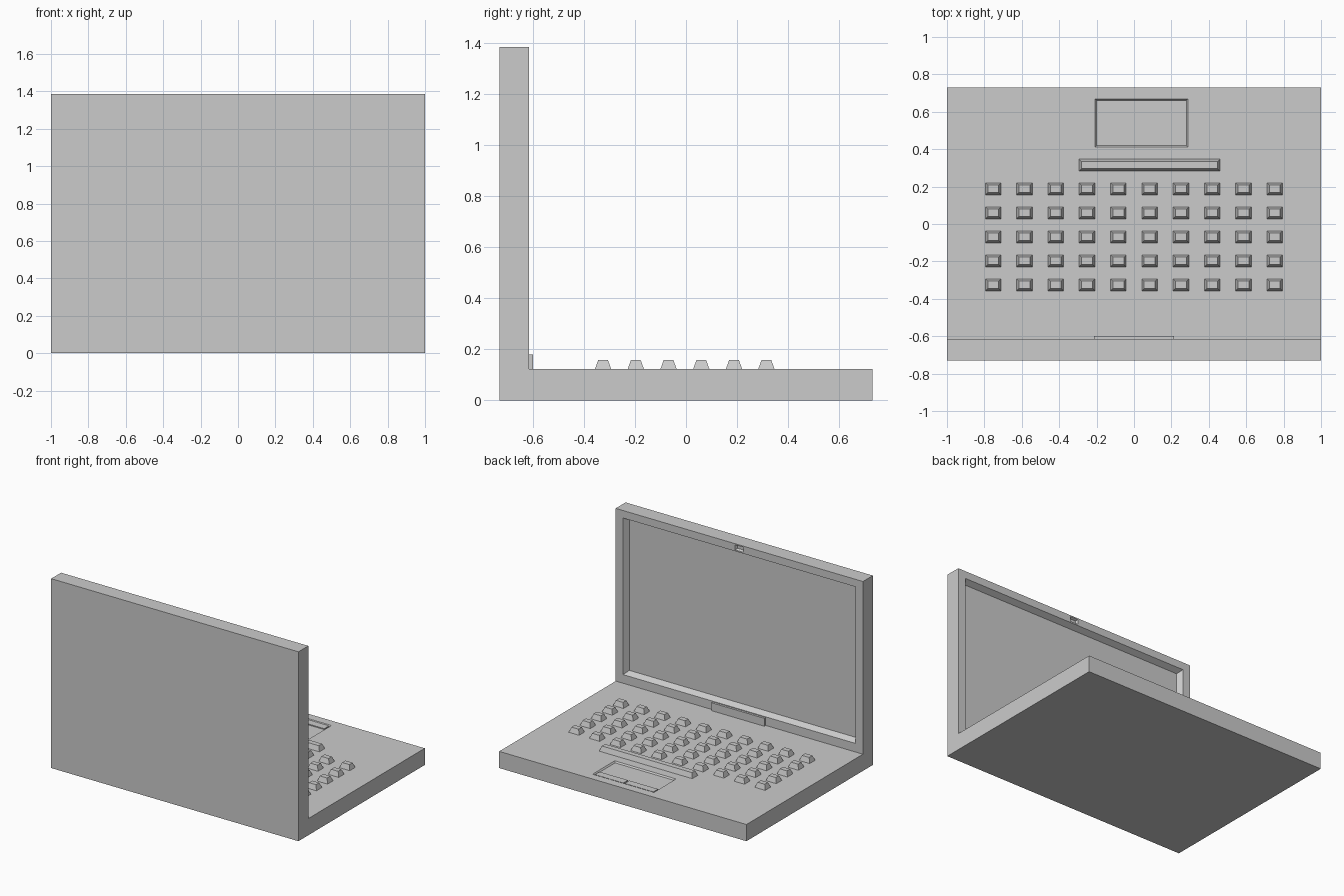
import bpy, bmesh
from mathutils import Vector

if "Cube" in bpy.data.objects:
    bpy.data.objects.remove(bpy.data.objects["Cube"])


def block(name, lo, hi, axis=2, taper=(0, 0)):
    """Box from lo to hi; the high end along axis shrinks by taper on each side."""
    lo, hi = Vector(lo), Vector(hi)
    mid, size = (lo + hi) / 2, hi - lo
    others = [i for i in range(3) if i != axis]
    bm = bmesh.new()
    bmesh.ops.create_cube(bm, size=1)
    for v in bm.verts:
        high = v.co[axis] > 0
        for i in range(3):
            v.co[i] *= size[i]
        if high:
            for i, t in zip(others, taper):
                v.co[i] -= t if v.co[i] > 0 else -t
    mesh = bpy.data.meshes.new(name)
    bm.to_mesh(mesh)
    bm.free()
    ob = bpy.data.objects.new(name, mesh)
    ob.location = mid
    bpy.context.collection.objects.link(ob)
    return ob


def cut(target, cutter):
    """Subtract cutter from target and remove it."""
    cutter.hide_render = True
    mod = target.modifiers.new("cut", 'BOOLEAN')
    mod.operation = 'DIFFERENCE'
    mod.solver = 'EXACT'
    mod.object = cutter
    bpy.context.view_layer.objects.active = target
    bpy.ops.object.modifier_apply(modifier=mod.name)
    bpy.data.objects.remove(cutter)


DECK = 0.122
KEY_TOP = 0.158
LID_Y = -0.616

# Base with shallow touchpad
base = block("base", (-1, LID_Y, 0), (1, 0.73, DECK))
cut(base, block("touchpad_cutter", (-0.2, 0.42, DECK - 0.01),
                (0.28, 0.66, DECK + 0.01), taper=(-0.016, -0.016)))

# Touchpad buttons
for side, x0, x1 in (("left", -0.197, 0.034), ("right", 0.046, 0.275)):
    block(f"touchpad_button_{side}", (x0, 0.605, DECK - 0.012),
          (x1, 0.659, DECK - 0.003))

# Lid with a sloping screen recess and a small camera notch
lid = block("lid", (-1, -0.73, 0), (1, LID_Y, 1.385))
depth, slope = 0.04, 0.022
cut(lid, block("screen_cutter",
               (-0.94 + slope, LID_Y - depth, 0.185 + slope),
               (0.94 - slope, LID_Y + depth, 1.33 - slope),
               axis=1, taper=(-2 * slope, -2 * slope)))
cut(lid, block("camera_cutter", (-0.025, LID_Y - 0.015, 1.348),
               (0.025, LID_Y + 0.015, 1.368), axis=1, taper=(-0.016, -0.016)))

# Hinge cover at the foot of the screen
block("hinge_cover", (-0.213, LID_Y - 0.002, DECK - 0.002), (0.213, -0.6, 0.18))

# Keys: ten columns by five rows sharing one tapered mesh
key_mesh = block("key_0", (-0.042, -0.032, DECK), (0.042, 0.032, KEY_TOP),
                 taper=(0.013, 0.013))
shared = key_mesh.data
bpy.data.objects.remove(key_mesh)
for row in range(5):
    for col in range(10):
        key = bpy.data.objects.new(f"key_{row}_{col}", shared)
        key.location = ((col - 4.5) * 0.1673, -0.325 + row * 0.1283,
                        (DECK + KEY_TOP) / 2)
        bpy.context.collection.objects.link(key)

# Space bar
block("space_bar", (-0.294, 0.283, DECK), (0.46, 0.347, KEY_TOP), taper=(0.013, 0.013))
